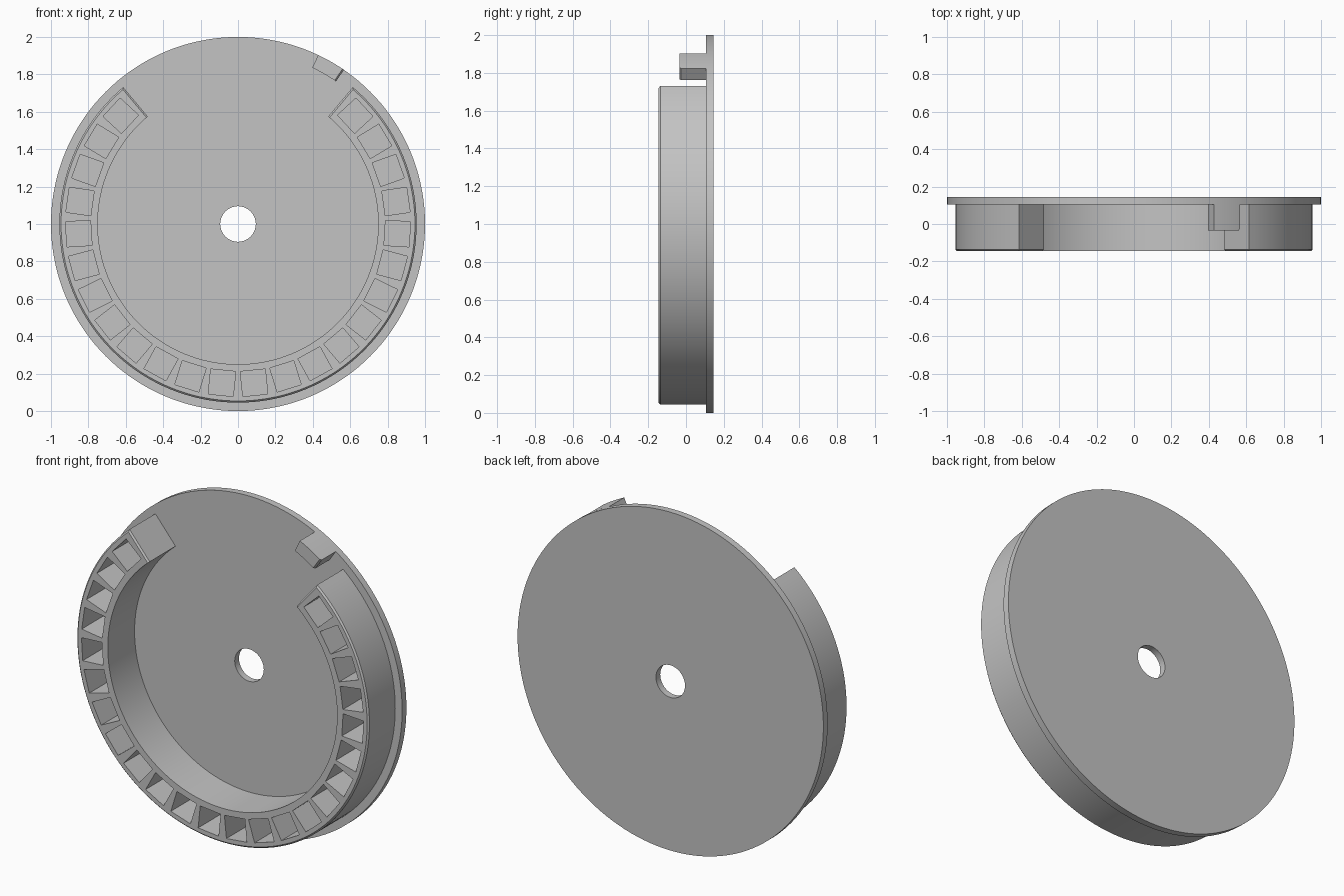
import bpy, bmesh
from math import cos, sin, radians, pi, hypot
from mathutils import Matrix

if "Cube" in bpy.data.objects:
    bpy.data.objects.remove(bpy.data.objects["Cube"], do_unlink=True)

FRONT, SEAT, BACK = -0.145, 0.105, 0.145   # depth of ring face, plate face, plate back
HUB = Matrix.Translation((0, 0, 1))

grey = bpy.data.materials.new("plain grey")
grey.use_nodes = True
colour = (0.55, 0.55, 0.55, 1)
grey.diffuse_color = colour
grey.node_tree.nodes["Principled BSDF"].inputs["Base Color"].default_value = colour


def make(name, bm):
    bmesh.ops.recalc_face_normals(bm, faces=bm.faces)
    mesh = bpy.data.meshes.new(name)
    bm.to_mesh(mesh)
    bm.free()
    mesh.materials.append(grey)
    ob = bpy.data.objects.new(name, mesh)
    bpy.context.collection.objects.link(ob)
    return ob


def smooth(ob):
    bpy.ops.object.select_all(action="DESELECT")
    ob.select_set(True)
    bpy.context.view_layer.objects.active = ob
    bpy.ops.object.shade_smooth_by_angle(angle=radians(25))


def arc_block(r_in, r_out, start, end, y0, y1, steps, bevel_edge):
    """Annular sector extruded in depth, with chosen front edges chamfered."""
    bm = bmesh.new()
    angles = [radians(start + (end - start) * i / steps) for i in range(steps + 1)]
    path = [(r_out, a) for a in angles] + [(r_in, a) for a in reversed(angles)]
    face = bm.faces.new([bm.verts.new((r * cos(a), y0, r * sin(a))) for r, a in path])
    geom = bmesh.ops.extrude_face_region(bm, geom=[face], use_keep_orig=True)["geom"]
    moved = [v for v in geom if isinstance(v, bmesh.types.BMVert)]
    bmesh.ops.translate(bm, verts=moved, vec=(0, y1 - y0, 0))
    bmesh.ops.recalc_face_normals(bm, faces=bm.faces)
    edges = [e for e in bm.edges
             if all(abs(v.co.y - y0) < 1e-4 for v in e.verts) and bevel_edge(e)]
    bmesh.ops.bevel(bm, geom=edges, offset=0.009, segments=1, affect="EDGES")
    bm.transform(HUB)
    return bm


# Round back plate with a centre hole
bm = bmesh.new()
corners = [bm.verts.new((r, y, 0)) for r, y in
           ((0.095, SEAT), (1, SEAT), (1, BACK), (0.095, BACK))]
loop = [bm.edges.new((corners[i], corners[(i + 1) % 4])) for i in range(4)]
bmesh.ops.spin(bm, geom=corners + loop, cent=(0, 0, 0), axis=(0, 1, 0),
               angle=2 * pi, steps=144, use_duplicate=False)
bmesh.ops.remove_doubles(bm, verts=bm.verts, dist=1e-4)
bm.transform(HUB)
smooth(make("back_plate", bm))

# Raised open ring, chamfered on its outer and end edges
R_IN, R_OUT = 0.75, 0.955


def not_inner(e):
    return any(hypot(v.co.x, v.co.z) > R_IN + 0.05 for v in e.verts)


ring = make("pocket_ring", arc_block(R_IN, R_OUT, -230, 50, FRONT, SEAT + 0.005,
                                     112, not_inner))

# Square pockets evenly spaced around the ring
PITCH = 11.54
bm = bmesh.new()
for i in range(24):
    angle = radians(-90 + (i - 11.5) * PITCH)
    place = (HUB @ Matrix.Rotation(-angle, 4, "Y")
             @ Matrix.Translation((0.853, FRONT + 0.05, 0))
             @ Matrix.Diagonal((0.134, 0.3, 0.134, 1)))
    bmesh.ops.create_cube(bm, size=1, matrix=place)
cutter = make("pocket_cutter", bm)
cutter.hide_render = True

cut = ring.modifiers.new("pockets", "BOOLEAN")
cut.operation = "DIFFERENCE"
cut.solver = "EXACT"
cut.object = cutter
smooth(ring)
bpy.ops.object.modifier_apply(modifier=cut.name)
bpy.data.objects.remove(cutter, do_unlink=True)
smooth(ring)


# Small locating tab at the rim, chamfered on its lower end
def lower_end(e):
    a, b = (v.co for v in e.verts)
    return abs(hypot(a.x, a.z) - hypot(b.x, b.z)) > 0.03 and a.x > 0.5


smooth(make("rim_tab", arc_block(0.925, 1.0, 55.5, 64.6, -0.035, SEAT, 8, lower_end)))
